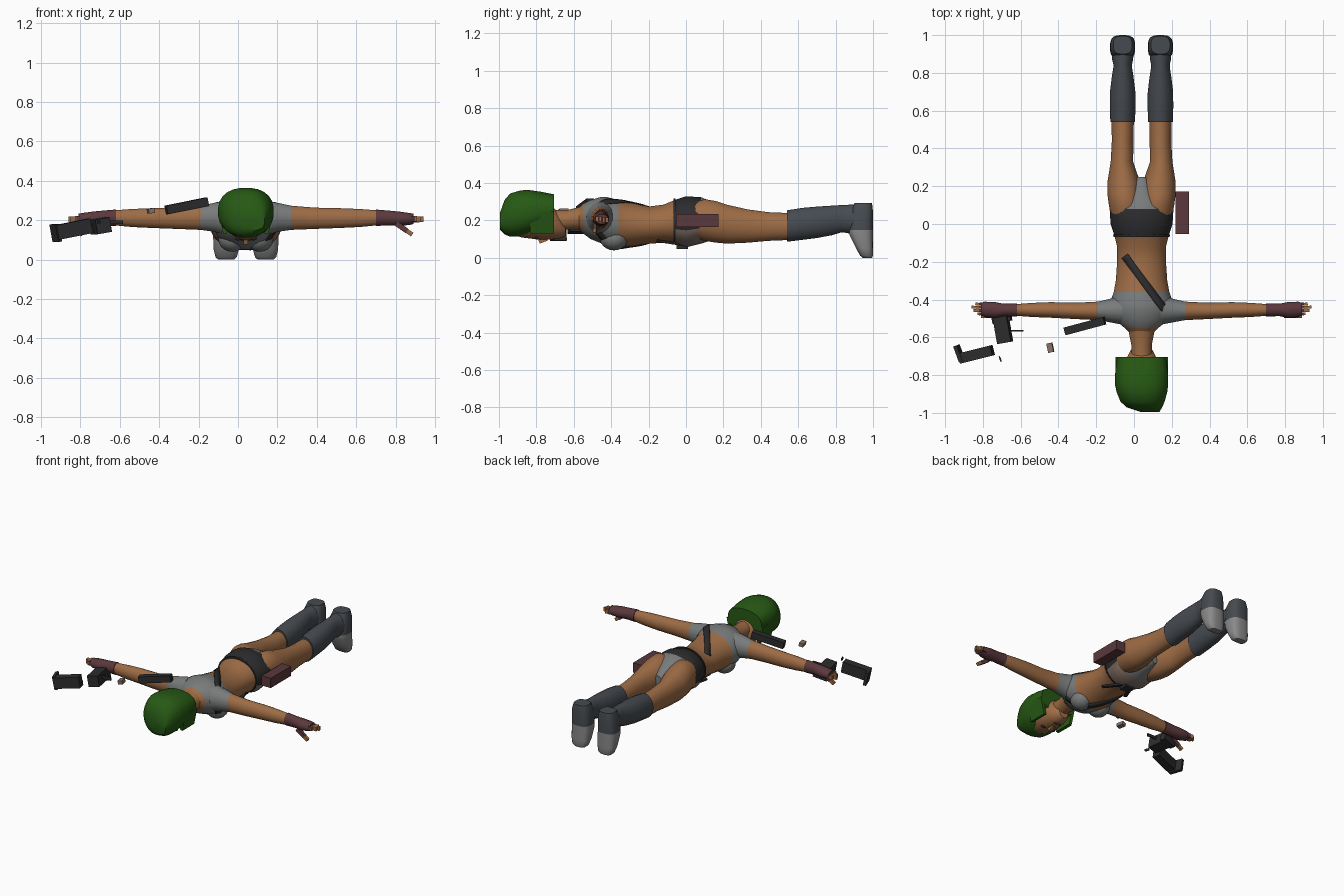
import bpy, bmesh, math
from mathutils import Matrix, Vector, Euler

if "Cube" in bpy.data.objects:
    bpy.data.objects.remove(bpy.data.objects["Cube"])

MID = 0.04  # centre line of the body


def material(name, rgb):
    m = bpy.data.materials.new(name)
    m.use_nodes = True
    m.diffuse_color = (*rgb, 1)
    bsdf = next(n for n in m.node_tree.nodes if n.type == 'BSDF_PRINCIPLED')
    bsdf.inputs["Base Color"].default_value = (*rgb, 1)
    return m


SKIN = material("skin", (.34, .15, .06))
GREEN = material("hair green", (.02, .10, .007))
GREY = material("cloth grey", (.19, .20, .20))
BOOT = material("boot slate", (.062, .07, .08))
BLACK = material("leather black", (.025, .025, .027))
MAROON = material("maroon", (.105, .04, .045))
TOE = material("toe grey", (.25, .25, .25))
TAN = material("panel tan", (.24, .17, .14))


def finish(name, bm, mats, rule=None, angle=40):
    bmesh.ops.recalc_face_normals(bm, faces=bm.faces)
    if rule:
        for f in bm.faces:
            f.material_index = rule(f.calc_center_median())
    mesh = bpy.data.meshes.new(name)
    bm.to_mesh(mesh)
    bm.free()
    for m in mats:
        mesh.materials.append(m)
    ob = bpy.data.objects.new(name, mesh)
    bpy.context.collection.objects.link(ob)
    bpy.ops.object.select_all(action='DESELECT')
    ob.select_set(True)
    bpy.context.view_layer.objects.active = ob
    if angle:
        bpy.ops.object.shade_smooth_by_angle(angle=math.radians(angle))
    return ob


def loft(name, axis, sections, mats, rule=None, sides=20, power=1.0):
    """Skin rings of (position, centre, half width, low, high) along an axis."""
    bm = bmesh.new()
    rings = []
    for t, c, w, lo, hi in sections:
        ring = []
        for i in range(sides):
            a = math.tau * (i + .5) / sides
            u, v = (math.copysign(abs(k) ** power, k) for k in (math.cos(a), math.sin(a)))
            u, v = c + w * u, (lo + hi) / 2 + (hi - lo) / 2 * v
            ring.append(bm.verts.new({'x': (t, u, v), 'y': (u, t, v), 'z': (u, v, t)}[axis]))
        rings.append(ring)
    for p, q in zip(rings, rings[1:]):
        for i in range(sides):
            j = (i + 1) % sides
            bm.faces.new((p[i], p[j], q[j], q[i]))
    bm.faces.new(rings[0])
    bm.faces.new(rings[-1])
    return finish(name, bm, mats, rule)


def box(name, centre, size, mat, rot=(0, 0, 0)):
    bm = bmesh.new()
    bmesh.ops.create_cube(bm, size=1)
    turn = Euler([math.radians(r) for r in rot]).to_matrix().to_4x4()
    bm.transform(Matrix.Translation(centre) @ turn @ Matrix.Diagonal((*size, 1)))
    return finish(name, bm, [mat], angle=0)


def ball(name, centre, radii, mat):
    bm = bmesh.new()
    bmesh.ops.create_uvsphere(bm, u_segments=16, v_segments=10, radius=1)
    bm.transform(Matrix.Translation(centre) @ Matrix.Diagonal((*radii, 1)))
    return finish(name, bm, [mat])


# Torso with top, belt and briefs: y, half width, low, high
TORSO = [(-.58, .06, .16, .26), (-.55, .09, .13, .29), (-.51, .14, .1, .31),
         (-.46, .165, .08, .325), (-.42, .17, .06, .325), (-.36, .148, .05, .31),
         (-.3, .137, .06, .297), (-.2, .13, .075, .275), (-.12, .13, .08, .285),
         (-.06, .145, .075, .31), (0, .165, .055, .33), (.08, .17, .075, .325),
         (.14, .1, .095, .3), (.25, .03, .12, .24)]


def torso_rule(c):
    if c.y < -.36:
        return 1 if c.y > -.55 else 0
    if c.y > .08:
        return 1
    if c.y > -.06:
        return 2 if c.z > .14 else 3
    return 0


loft("torso", 'y', [(y, MID, w, lo, hi) for y, w, lo, hi in TORSO],
     [SKIN, GREY, BLACK, TAN], torso_rule, 28)
loft("neck", 'y', [(-.74, MID, .055, .14, .26), (-.64, MID, .055, .15, .255),
                   (-.54, MID, .075, .15, .28)], [SKIN])
loft("belt_rim", 'y', [(-.068, MID, .15, .075, .317), (-.055, MID, .153, .07, .32)], [BLACK])


def torso_z(x, y, up):
    for a, b in zip(TORSO, TORSO[1:]):
        if a[0] <= y <= b[0]:
            k = (y - a[0]) / (b[0] - a[0])
            w, lo, hi = (a[i] + k * (b[i] - a[i]) for i in (1, 2, 3))
            r = math.sqrt(max(.02, 1 - ((x - MID) / w) ** 2))
            return (lo + hi) / 2 + up * ((hi - lo) / 2 * r + .006)


# Diagonal strap across the back and chest
for label, up in (("back", 1), ("chest", -1)):
    bm = bmesh.new()
    start, end = Vector((-.05, -.17)), Vector((.2, -.5))
    across = (end - start).orthogonal().normalized() * .019
    rows = []
    for i in range(19):
        p = start.lerp(end, i / 18)
        rows.append([bm.verts.new((q.x, q.y, torso_z(q.x, q.y, up)))
                     for q in (p - across, p, p + across)])
    for p, q in zip(rows, rows[1:]):
        for i in (0, 1):
            bm.faces.new((p[i], p[i + 1], q[i + 1], q[i]))
    strap = finish(label + "_strap", bm, [BLACK])
    strap.modifiers.new("thickness", 'SOLIDIFY').thickness = .008

# Limbs, built once per side
for side, s in (("left", 1), ("right", -1)):
    def along_y(rows):
        return [(y, MID + s * off, w, lo, hi) for y, off, w, lo, hi in rows]

    def along_x(rows):
        return [(MID + s * off, y, w, lo, hi) for off, y, w, lo, hi in rows]

    ball(side + "_bust", (MID + s * .07, -.385, .105), (.07, .075, .065), GREY)
    loft(side + "_leg", 'y', along_y([
        (.03, .08, .08, .11, .29), (.1, .086, .088, .09, .315), (.16, .091, .091, .08, .305),
        (.22, .094, .088, .075, .285), (.33, .104, .06, .08, .26), (.44, .1, .058, .09, .245),
        (.56, .1, .06, .095, .24)]), [SKIN])
    loft(side + "_boot_shaft", 'y', along_y([
        (.54, .1, .066, .085, .255), (.62, .1, .069, .095, .268), (.7, .1, .068, .105, .275),
        (.78, .1, .058, .12, .28), (.83, .1, .05, .135, .283), (.845, .1, .05, .135, .283),
        (.87, .1, .056, .13, .285), (.93, .1, .06, .13, .285)]), [BOOT])
    x = MID + s * .1
    loft(side + "_foot", 'z', [
        (.292, x, .05, .9, .995), (.25, x, .064, .88, 1), (.15, x, .067, .87, 1),
        (.12, x, .067, .875, 1), (.05, x, .064, .91, 1), (.012, x, .054, .93, 1),
        (0, x, .04, .945, .995)], [BOOT, TOE], lambda c: int(c.z < .15), power=.7)
    loft(side + "_arm", 'x', along_x([
        (.1, -.455, .08, .12, .3), (.16, -.458, .065, .14, .29), (.23, -.46, .05, .15, .275),
        (.35, -.46, .044, .155, .265), (.48, -.455, .042, .16, .262), (.58, -.455, .038, .165, .258),
        (.68, -.455, .03, .175, .25)]), [SKIN, GREY],
        lambda c: int(abs(c.x - MID) < .22), 16)
    loft(side + "_glove", 'x', along_x([
        (.66, -.455, .036, .17, .256), (.73, -.455, .034, .172, .25), (.78, -.455, .044, .17, .245),
        (.83, -.452, .042, .175, .238), (.85, -.45, .034, .18, .234)]), [MAROON], None, 12)
    # Half-covered fingers and thumb
    for i, reach in enumerate((.868, .89, .9, .88)):
        y = -.475 + i * .017
        z = .208 - i * .002
        for part, a, b, mat in (("finger", .83, .86, MAROON), ("fingertip", .86, reach, SKIN)):
            box(f"{side}_{part}_{i + 1}", (MID + s * (a + b) / 2, y, z),
                (b - a, .015, .028), mat, (0, 0, s * (i - 1) * 4))
    box(side + "_thumb", (MID + s * .79, -.488, .165), (.07, .02, .026), MAROON, (0, s * 35, 0))
    box(side + "_thumb_tip", (MID + s * .83, -.489, .137), (.035, .018, .022), SKIN, (0, s * 35, 0))
    # Eyes
    ball(side + "_eye", (MID + s * .038, -.8, .107), (.018, .009, .009), BLACK)
    ball(side + "_ear", (MID + s * .1, -.77, .2), (.015, .025, .03), SKIN)

# Head and hair
loft("head", 'y', [(-.94, MID, .06, .13, .29), (-.88, MID, .095, .108, .32),
                   (-.8, MID, .103, .098, .32), (-.72, MID, .085, .098, .28),
                   (-.67, MID, .06, .105, .23), (-.645, MID, .035, .118, .19)], [SKIN])
box("nose", (MID, -.765, .096), (.022, .045, .025), SKIN, (20, 0, 0))
ball("mouth", (MID, -.71, .1), (.026, .008, .007), MAROON)
loft("hair", 'y', [(-.995, .085, .05, .15, .24), (-.97, .055, .095, .125, .31),
                   (-.94, .045, .118, .112, .345), (-.89, .042, .135, .115, .36),
                   (-.85, MID, .142, .122, .365), (-.78, MID, .14, .152, .355),
                   (-.705, MID, .13, .18, .34)], [GREEN], sides=24, power=.85)
for s in (1, -1):
    box("side_hair", (MID + s * .117, -.77, .19), (.02, .13, .12), GREEN, (0, s * 12, 0))

# Hip pouch and front buckle gear
box("hip_pouch", (.255, .06, .2), (.07, .225, .068), MAROON)
box("buckle", (MID, -.02, .058), (.07, .06, .02), BLACK)
for s in (1, -1):
    box("front_strap", (MID + s * .06, -.08, .08), (.022, .16, .012), BLACK, (-8, 0, s * 25))

# Loose weapon pieces beside the right hand
box("barrel", (-.26, -.54, .273), (.22, .042, .045), BLACK, (0, -11, 15))
box("small_clip", (-.443, -.655, .248), (.03, .05, .025), TAN, (0, -10, 12))
box("gun_body", (-.695, -.555, .172), (.075, .15, .075), BLACK, (0, -10, 10))
box("gun_grip", (-.7, -.5, .16), (.1, .04, .05), BLACK, (0, -10, 10))
box("gun_trigger", (-.62, -.565, .19), (.07, .008, .02), BLACK)
box("gun_stock", (-.835, -.69, .155), (.18, .055, .075), BLACK, (0, -11, 14))
box("stock_fin", (-.925, -.685, .135), (.02, .09, .09), BLACK, (0, -11, 20))
box("loose_pin", (-.708, -.715, .19), (.008, .03, .015), BLACK, (0, 0, 20))
